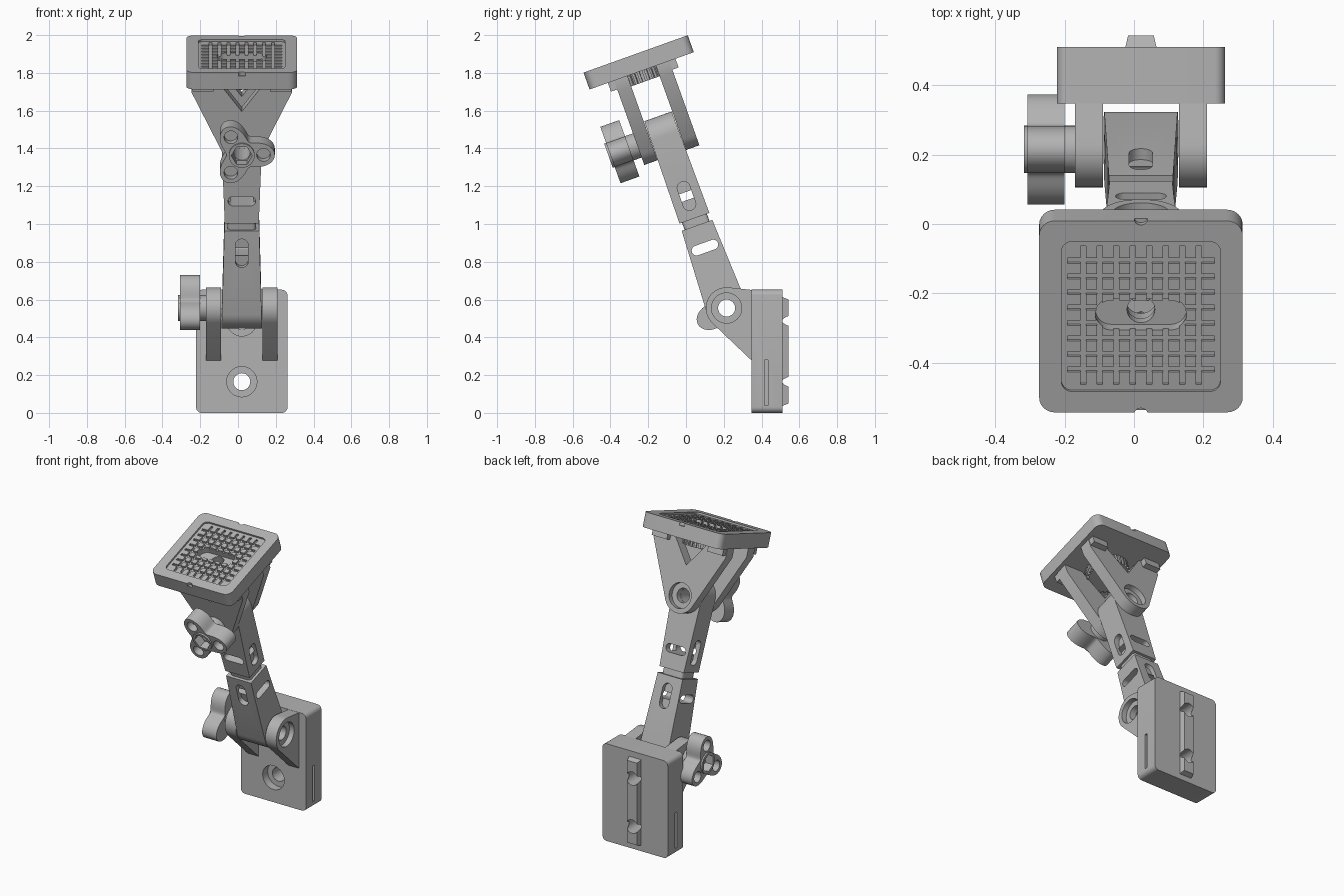
import bpy, bmesh, math
from mathutils import Matrix, Vector
from mathutils.geometry import convex_hull_2d

if "Cube" in bpy.data.objects:
    bpy.data.objects.remove(bpy.data.objects["Cube"])

GREY = (0.45, 0.45, 0.45, 1)
mat = bpy.data.materials.new("plain grey")
mat.use_nodes = True
mat.diffuse_color = GREY
mat.node_tree.nodes["Principled BSDF"].inputs["Base Color"].default_value = GREY


# 2D profiles
def circle(cx, cy, r, n=40):
    return [(cx + r * math.cos(2 * math.pi * i / n), cy + r * math.sin(2 * math.pi * i / n)) for i in range(n)]


def hull(*groups):
    pts = [Vector(p) for g in groups for p in g]
    return [tuple(pts[i]) for i in convex_hull_2d(pts)]


def obround(cx, cy, dx, dy, r):
    return hull(circle(cx - dx, cy - dy, r), circle(cx + dx, cy + dy, r))


def rounded(cx, cy, hx, hy, r):
    return hull(*[circle(cx + sx * (hx - r), cy + sy * (hy - r), r, 24) for sx in (-1, 1) for sy in (-1, 1)])


def rect(x0, x1, y0, y1):
    return [(x0, y0), (x1, y0), (x1, y1), (x0, y1)]


# A profile extruded from a to b along one axis, scaled at the far end
def prism(pts, axis, a, b, grow=(1, 1)):
    place = {"x": lambda p, q, t: (t, p, q), "y": lambda p, q, t: (p, t, q), "z": lambda p, q, t: (p, q, t)}[axis]
    cx = (min(p[0] for p in pts) + max(p[0] for p in pts)) / 2
    cy = (min(p[1] for p in pts) + max(p[1] for p in pts)) / 2
    far = [(cx + (p - cx) * grow[0], cy + (q - cy) * grow[1]) for p, q in pts]
    bm = bmesh.new()
    low = [bm.verts.new(place(p, q, a)) for p, q in pts]
    top = [bm.verts.new(place(p, q, b)) for p, q in far]
    bm.faces.new(low)
    bm.faces.new(top)
    for i in range(len(pts)):
        j = (i + 1) % len(pts)
        bm.faces.new((low[i], low[j], top[j], top[i]))
    bmesh.ops.recalc_face_normals(bm, faces=bm.faces)
    return bm


def to_object(name, bm):
    mesh = bpy.data.meshes.new(name)
    bm.to_mesh(mesh)
    bm.free()
    obj = bpy.data.objects.new(name, mesh)
    bpy.context.collection.objects.link(obj)
    return obj


# Finish a part: subtract cutters, set frame, material and shading
def part(name, bm, frame, cuts=()):
    obj = to_object(name, bm)
    cutters = [to_object("cutter", c) for c in cuts]
    for c in cutters:
        c.hide_render = True
        mod = obj.modifiers.new("cut", "BOOLEAN")
        mod.operation, mod.solver, mod.object = "DIFFERENCE", "EXACT", c
    if cutters:
        deps = bpy.context.evaluated_depsgraph_get()
        mesh = bpy.data.meshes.new_from_object(obj.evaluated_get(deps))
        obj.modifiers.clear()
        obj.data = mesh
        for c in cutters:
            bpy.data.objects.remove(c)
    obj.data.materials.clear()
    obj.data.materials.append(mat)
    obj.matrix_world = frame
    bpy.ops.object.select_all(action="DESELECT")
    obj.select_set(True)
    bpy.context.view_layer.objects.active = obj
    bpy.ops.object.shade_smooth_by_angle(angle=math.radians(30))
    return obj


# Frames: upright base, and the arm leaning forward from the lower pivot
PY, PZ, UP = 0.215, 0.555, 0.97
BORE, SINK = 0.045, 0.08
base = Matrix.Translation((0.02, 0, 0))
lean = Matrix.Translation((0.02, PY, PZ)) @ Matrix.Rotation(math.radians(19.7), 4, "X")

# Wall block with two screw holes and side slots
SCREWS = (0.165, 0.487)
cuts = []
for z in SCREWS:
    cuts += [prism(circle(0, z, BORE), "y", 0.2, 0.7), prism(circle(0, z, SINK), "y", 0.3, 0.4)]
for s in (-1, 1):
    cuts.append(prism(rect(0.415, 0.435, 0.04, 0.28), "x", s * 0.215, s * 0.3))
part("wall_block", prism(rounded(0, 0.326, 0.242, 0.326, 0.03), "y", 0.347, 0.51), base, cuts)

# Back rail, narrowing outward, notched by the screws
cuts = []
for z in SCREWS:
    cuts += [prism(circle(0, z, 0.025), "y", 0.45, 0.6, (2, 2)), prism(circle(0, z, BORE), "y", 0.45, 0.6)]
part("back_rail", prism(rect(-0.046, 0.046, 0.035, 0.615), "y", 0.505, 0.543, (0.8, 0.95)), base, cuts)

# Lower clevis ears
ear = hull(circle(PY, PZ, 0.11), [(0.355, 0.65), (0.355, 0.27)])
for side, s in (("left", 1), ("right", -1)):
    cuts = [prism(circle(PY, PZ, BORE), "x", -0.4, 0.4)]
    if s > 0:
        cuts.append(prism(circle(PY, PZ, SINK), "x", 0.155, 0.3))
    part("lower_ear_" + side, prism(ear, "x", s * 0.11, s * 0.19), base, cuts)


# Half of the arm: pivot eye tapering to a tip, with slots
def arm_half(name, frame, eye_w, tip_w, tip_d):
    L = 0.465
    bm = prism(hull(circle(0, 0, 0.108), [(-tip_d, L), (tip_d, L)]), "x", -1, 1)
    for v in bm.verts:
        v.co.x *= eye_w + (tip_w - eye_w) * v.co.z / L
    cuts = [prism(circle(0, 0, BORE), "x", -0.3, 0.3), prism(obround(0, 0.34, 0.047, 0, 0.026), "x", -0.3, 0.3)]
    for s in (-1, 1):
        cuts.append(prism(obround(0, 0.34, 0, 0.045, 0.034), "y", s * 0.062, s * 0.2))
    part(name, bm, frame, cuts)


upper = lean @ Matrix.Translation((0, 0, UP))
arm_half("lower_arm", lean, 0.105, 0.0925, 0.086)
arm_half("upper_arm", upper @ Matrix.Rotation(math.pi, 4, "X") @ Matrix.Rotation(math.pi / 2, 4, "Z"), 0.078, 0.084, 0.09)
part("arm_neck", prism(rounded(0, 0, 0.075, 0.07, 0.02), "z", 0.45, 0.52), lean)

# Upper clevis ears with a V window under the plate, and their feet
ear = hull(circle(0, UP, 0.11), [(sx * 0.267, w) for sx in (-1, 1) for w in (1.27, 1.34)])
for side, s in (("front", -1), ("back", 1)):
    cuts = [prism(circle(0, UP, BORE), "y", -0.4, 0.4), prism([(-0.15, 1.36), (0, 1.16), (0.15, 1.36)], "y", -0.4, 0.4)]
    if s > 0:
        cuts.append(prism(circle(0, UP, SINK), "y", 0.12, 0.3))
    part("upper_ear_" + side, prism(ear, "y", s * 0.08, s * 0.155), lean, cuts)
    for t in (-1, 1):
        part("ear_foot_" + side, prism(rect(t * 0.15, t * 0.262, s * 0.085, s * 0.19), "z", 1.34, 1.285), lean)

# Toothed wheel below the plate
teeth = [(r * math.cos(a), r * math.sin(a)) for i in range(30) for k, r in ((0, 0.135), (0.5, 0.135), (0.5, 0.122), (1, 0.122))
         for a in [2 * math.pi * (i + k) / 30]]
part("toothed_wheel", prism(teeth, "z", 1.275, 1.34), lean, [prism(circle(0, 0, BORE), "z", 1.2, 1.4)])

# Head plate: shallow recess, grooved grid, centre slot and edge marks
TOP = 1.429
FLOOR = TOP - 0.012
cuts = [prism(rounded(0, 0, 0.229, 0.229, 0.03), "z", FLOOR, TOP + 0.1)]
for i in range(8):
    c = (i - 3.5) * 0.0475
    cuts.append(prism(rect(c - 0.008, c + 0.008, -0.212, 0.212), "z", FLOOR - 0.014, TOP + 0.1))
    cuts.append(prism(rect(-0.212, 0.212, c - 0.008, c + 0.008), "z", FLOOR - 0.014, TOP + 0.1))
cuts.append(prism(obround(0, 0, 0.086, 0, 0.045), "z", TOP - 0.06, TOP + 0.1))
cuts.append(prism(circle(0, 0, 0.04), "z", 1.2, 1.6))
for s in (-1, 1):
    cuts.append(prism(circle(0, s * 0.3, 0.02, 20), "z", TOP - 0.02, TOP + 0.1))
part("head_plate", prism(rounded(0, 0, 0.293, 0.293, 0.045), "z", 1.334, TOP), lean, cuts)


# Three-lobed clamp knob with dimples and a hexagon socket
def knob(name, frame):
    outline = []
    for i in range(72):
        a = 2 * math.pi * i / 72
        r = 0.128 + 0.047 * math.cos(3 * a)
        outline.append((r * math.cos(a), r * math.sin(a)))
    bore = lambda: prism(circle(0, 0, BORE), "z", -0.2, 0.3)
    socket = lambda: prism(circle(0, 0, 0.056, 6), "z", 0.06, 0.3)
    cuts = [bore(), socket()]
    for k in range(3):
        a = 2 * math.pi * k / 3
        cuts.append(prism(circle(0.115 * math.cos(a), 0.115 * math.sin(a), 0.036), "z", 0.06, 0.2))
    part(name + "_body", prism(outline, "z", 0, 0.106), frame, cuts)
    part(name + "_hub", prism(circle(0, 0, 0.068), "z", 0.1, 0.117), frame, [bore(), socket()])
    part(name + "_washer", prism(circle(0, 0, 0.068), "z", -0.045, 0.002), frame, [bore()])


knob("lower_knob", base @ Matrix.Translation((-0.22, PY, PZ)) @ Matrix.Rotation(-math.pi / 2, 4, "Y"))
knob("upper_knob", upper @ Matrix.Translation((0, -0.2, 0)) @ Matrix.Rotation(math.pi / 2, 4, "X"))
